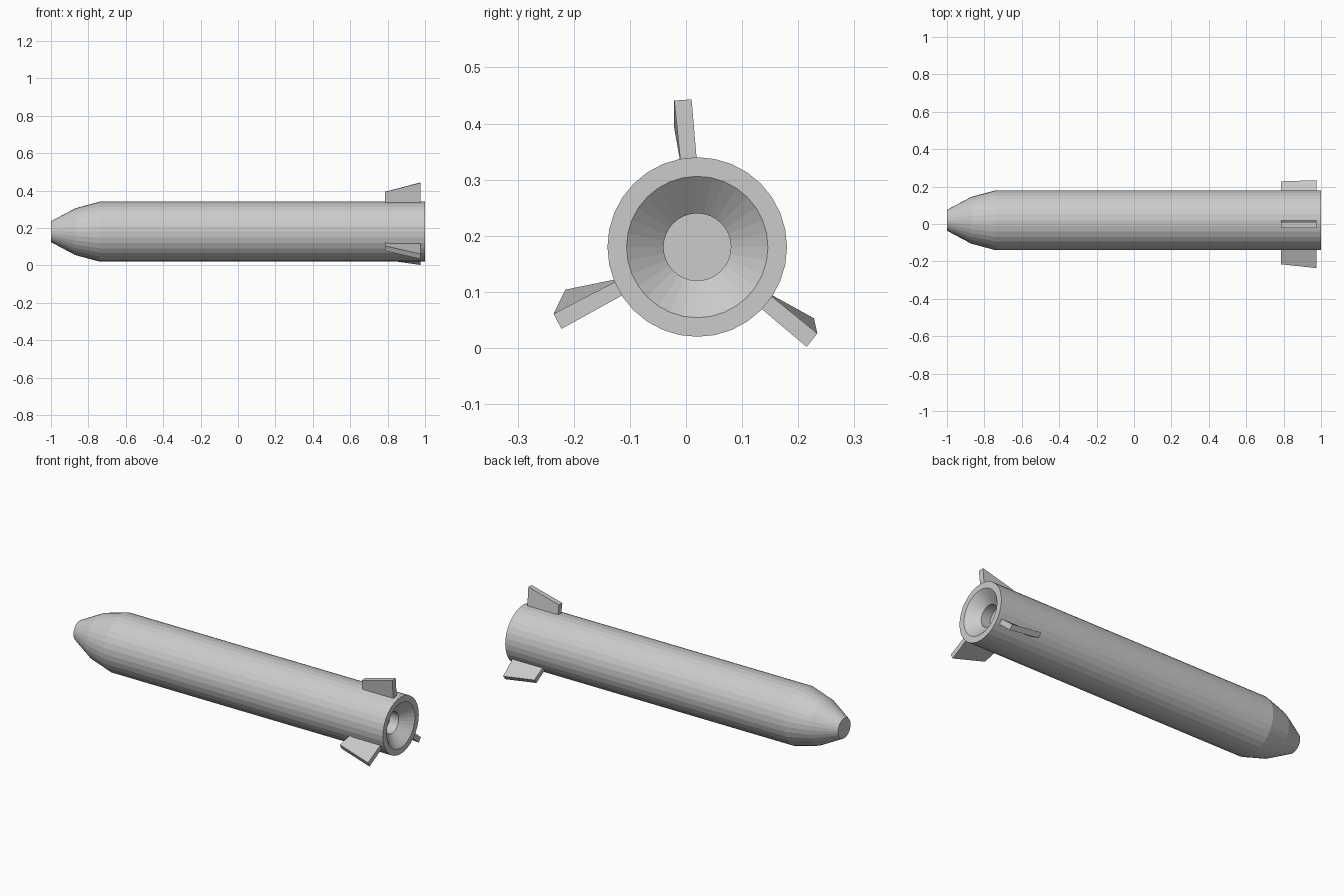
import bpy, bmesh
from math import cos, sin, pi
from mathutils import Vector

if "Cube" in bpy.data.objects:
    bpy.data.objects.remove(bpy.data.objects["Cube"])

SIDES = 32
AXIS = Vector((0.02, 0.18))  # y, z of the body axis


def finish(name, bm):
    bmesh.ops.recalc_face_normals(bm, faces=bm.faces)
    mesh = bpy.data.meshes.new(name)
    bm.to_mesh(mesh)
    bm.free()
    obj = bpy.data.objects.new(name, mesh)
    bpy.context.collection.objects.link(obj)
    return obj


def lathe_x(name, profile):
    """Spin an (x, radius) profile round the body axis and cap both ends."""
    bm = bmesh.new()
    rings = [[bm.verts.new((x, AXIS.x + r * cos(2 * pi * i / SIDES),
                            AXIS.y + r * sin(2 * pi * i / SIDES)))
              for i in range(SIDES)] for x, r in profile]
    for a, b in zip(rings, rings[1:]):
        for i in range(SIDES):
            j = (i + 1) % SIDES
            bm.faces.new((a[i], a[j], b[j], b[i]))
    bm.faces.new(rings[0])
    bm.faces.new(rings[-1])
    return finish(name, bm)


def fin(name, base, rear_tip, front_tip):
    """Tapered fin; each argument is a pair of (y, z) points across its thickness."""
    root = [Vector(p) + (AXIS - Vector(p)).normalized() * 0.015 for p in base]
    bm = bmesh.new()
    ends = []
    for x, tip in ((0.785, front_tip), (0.975, rear_tip)):
        outline = (root[0], tip[0], tip[1], root[1])
        ends.append([bm.verts.new((x, p[0], p[1])) for p in outline])
    front, rear = ends
    bm.faces.new(front)
    bm.faces.new(rear)
    for i in range(4):
        j = (i + 1) % 4
        bm.faces.new((front[i], front[j], rear[j], rear[i]))
    return finish(name, bm)


# Body with tapered nose, rear rim, conical nozzle recess and throat
lathe_x("rocket_body", [(-1.0, 0.056), (-0.87, 0.125), (-0.74, 0.16),
                        (1.0, 0.16), (1.0, 0.126), (0.945, 0.06), (0.89, 0.06)])

# Three slightly uneven tail fins
fin("top_fin", ((-0.012, 0.34), (0.02, 0.34)),
    ((-0.021, 0.441), (0.01, 0.443)), ((-0.021, 0.392), (0.01, 0.393)))
fin("front_fin", ((-0.127, 0.119), (-0.111, 0.094)),
    ((-0.236, 0.061), (-0.222, 0.034)), ((-0.215, 0.104), (-0.201, 0.077)))
fin("back_fin", ((0.155, 0.092), (0.135, 0.068)),
    ((0.234, 0.026), (0.215, 0.002)), ((0.228, 0.053), (0.209, 0.029)))
